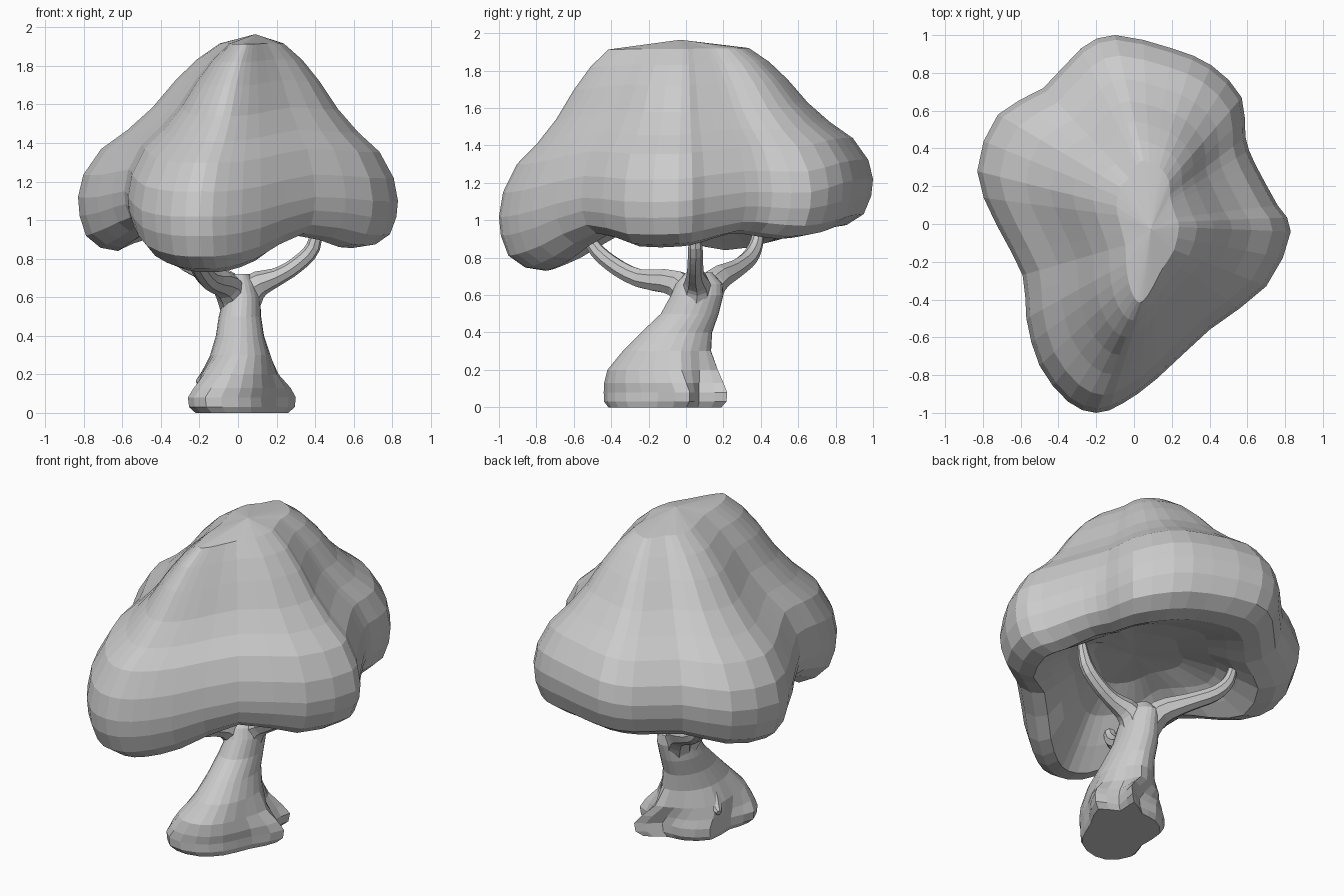
import bpy, bmesh, math
from mathutils import Vector

cube = bpy.data.objects.get("Cube")
if cube:
    bpy.data.objects.remove(cube, do_unlink=True)

# One plain grey for the whole tree
grey = bpy.data.materials.new("plain_grey")
grey.use_nodes = True
grey.diffuse_color = (0.6, 0.6, 0.6, 1)
shader = next(n for n in grey.node_tree.nodes if n.type == 'BSDF_PRINCIPLED')
shader.inputs["Base Color"].default_value = grey.diffuse_color


def loft(name, rings, start=None, end=None):
    """Skin a list of closed rings; each end closes in a fan to its centre point."""
    bm = bmesh.new()
    loops = [[bm.verts.new(p) for p in ring] for ring in rings]
    count = len(loops[0])
    for low, high in zip(loops, loops[1:]):
        for i in range(count):
            j = (i + 1) % count
            bm.faces.new((low[i], low[j], high[j], high[i]))
    for loop, tip in ((loops[0], start), (loops[-1], end)):
        if tip is None:
            tip = sum((v.co for v in loop), Vector()) / count
        centre = bm.verts.new(tip)
        for i in range(count):
            bm.faces.new((loop[i], loop[(i + 1) % count], centre))
    bmesh.ops.recalc_face_normals(bm, faces=bm.faces)
    mesh = bpy.data.meshes.new(name)
    bm.to_mesh(mesh)
    bm.free()
    mesh.materials.append(grey)
    obj = bpy.data.objects.new(name, mesh)
    bpy.context.collection.objects.link(obj)
    return obj


def spline(points, steps, closed=False):
    """Catmull-Rom samples through points of any dimension."""
    n = len(points)

    def pick(i):
        return points[i % n] if closed else points[max(0, min(n - 1, i))]

    samples = []
    for i in range(n if closed else n - 1):
        a, b, c, d = (pick(i + k) for k in (-1, 0, 1, 2))
        for s in range(steps):
            t = s / steps
            samples.append([
                q + t * (r - p) / 2 + t * t * (2 * p - 5 * q + 4 * r - u) / 2
                + t ** 3 * (3 * q - p - 3 * r + u) / 2
                for p, q, r, u in zip(a, b, c, d)])
    if not closed:
        samples.append(list(points[-1]))
    return samples


def tube(name, path, sides=8, steps=3):
    """Tapered round limb along points given as x, y, z, radius."""
    pts = spline(path, steps)
    rings = []
    side = None
    for i, p in enumerate(pts):
        before, after = pts[max(0, i - 1)], pts[min(len(pts) - 1, i + 1)]
        along = (Vector(after[:3]) - Vector(before[:3])).normalized()
        if side is None:
            side = along.orthogonal()
        side = (side - along * side.dot(along)).normalized()
        other = along.cross(side)
        ring = []
        for k in range(sides):
            a = math.tau * k / sides
            ring.append(Vector(p[:3]) + p[3] * (side * math.cos(a) + other * math.sin(a)))
        rings.append(ring)
    return loft(name, rings)


# Canopy outline: x, y, height of the widest point, height of the lobe underside
outline = [
    (.83, -.04, 1.1, .86), (.76, .1, 1.12, .88), (.64, .32, 1.15, .93),
    (.59, .46, 1.15, .92), (.57, .67, 1.15, .9), (.41, .84, 1.2, .92),
    (.2, .93, 1.22, .95), (-.1, 1, 1.22, .96), (-.28, .93, 1.2, .95),
    (-.48, .72, 1.18, .93), (-.72, .58, 1.15, .88), (-.83, .28, 1.12, .84),
    (-.73, 0, 1.12, .89), (-.59, -.27, 1.15, .96), (-.57, -.5, 1.12, .91),
    (-.5, -.75, 1.05, .8), (-.35, -.94, 1.02, .74), (-.2, -1, 1.02, .73),
    (-.06, -.95, 1.02, .74), (.12, -.82, 1.05, .79), (.4, -.56, 1.12, .92),
    (.7, -.33, 1.1, .86),
]
columns = spline(outline, 2, closed=True)
crown_top, ceiling = 1.95, 1.07

# Radial share and height share: crown to rim, rim to underside, underside to hollow
upper = [(.2, .96), (.33, .86), (.45, .73), (.58, .56), (.72, .42), (.87, .3), (.97, .14), (1, 0)]
lower = [(.99, .35), (.95, .72), (.86, .94), (.75, 1)]
hollow = [(.63, .32), (.5, .7), (.3, 1)]


def crest(y):
    """Depth on the crown's ridge towards which an outline point rises."""
    return y * (.27 if y < 0 else .17)


def crown_ring(share, height):
    return [Vector((.09 + (x - .09) * share, crest(y) + (y - crest(y)) * share,
                    mid + (crown_top - mid) * height)) for x, y, mid, low in columns]


def under_ring(share, height):
    return [Vector((x * share, y * share, mid + (low - mid) * height))
            for x, y, mid, low in columns]


def hollow_ring(share, height):
    return [Vector((x * share, y * share, low + (ceiling - low) * height))
            for x, y, mid, low in columns]


rings = [crown_ring(*p) for p in upper]
rings += [under_ring(*p) for p in lower]
rings += [hollow_ring(*p) for p in hollow]
loft("canopy", rings, start=(.09, -.03, 1.965), end=(0, 0, ceiling + .02))

# Foot of the trunk, with lobes for the roots
foot = [
    (.3, .02), (.17, .07), (.2, .22), (.07, .13), (-.05, .13), (-.19, .04),
    (-.2, -.15), (-.26, -.29), (-.17, -.43), (0, -.42), (.12, -.32), (.2, -.15),
]
foot_outline = spline(foot, 2, closed=True)

# Leaning trunk: centre x, centre y, half width, half depth, height, share of foot shape
trunk = [
    (0, -.12, .15, .22, 0, .75), (0, -.12, .2, .28, .03, .95), (0, -.14, .2, .29, .08, 1),
    (0, -.14, .2, .29, .13, .75), (-.01, -.13, .18, .28, .2, .35),
    (.01, -.1, .15, .23, .3, .08), (.01, -.05, .125, .19, .4, 0),
    (.01, .02, .11, .155, .5, 0), (.02, .06, .095, .14, .6, 0),
    (.01, .07, .09, .125, .66, 0), (.01, .07, .05, .07, .72, 0),
]
trunk_rings = []
for cx, cy, rx, ry, z, share in trunk:
    ring = []
    for k, (fx, fy) in enumerate(foot_outline):
        a = math.tau * k / len(foot_outline) + .3
        round_point = Vector((cx + rx * math.cos(a), cy + ry * math.sin(a), z))
        ring.append(round_point.lerp(Vector((fx, fy, z)), share))
    trunk_rings.append(ring)
loft("trunk", trunk_rings)

# Branches curving up into the hollow of the canopy
branches = {
    "left_branch": [(.01, .06, .52, .09), (.08, .06, .65, .075), (.2, .05, .705, .048),
                    (.3, .05, .765, .042), (.39, .05, .86, .038), (.42, .04, 1.03, .02)],
    "front_branch": [(0, .05, .54, .09), (-.06, -.05, .66, .075), (-.15, -.25, .69, .052),
                     (-.21, -.4, .77, .045), (-.25, -.5, .87, .038), (-.26, -.54, 1, .025)],
    "back_branch": [(.01, .08, .54, .09), (-.06, .15, .67, .075), (-.18, .26, .735, .052),
                    (-.3, .34, .8, .045), (-.37, .38, .89, .035), (-.4, .39, 1.02, .02)],
}
for name, path in branches.items():
    tube(name, path)

# Small knot low on the trunk's right side
tube("right_knot", [(-.1, -.08, .22, .08), (-.16, -.05, .18, .05), (-.21, -.02, .16, .015)])
